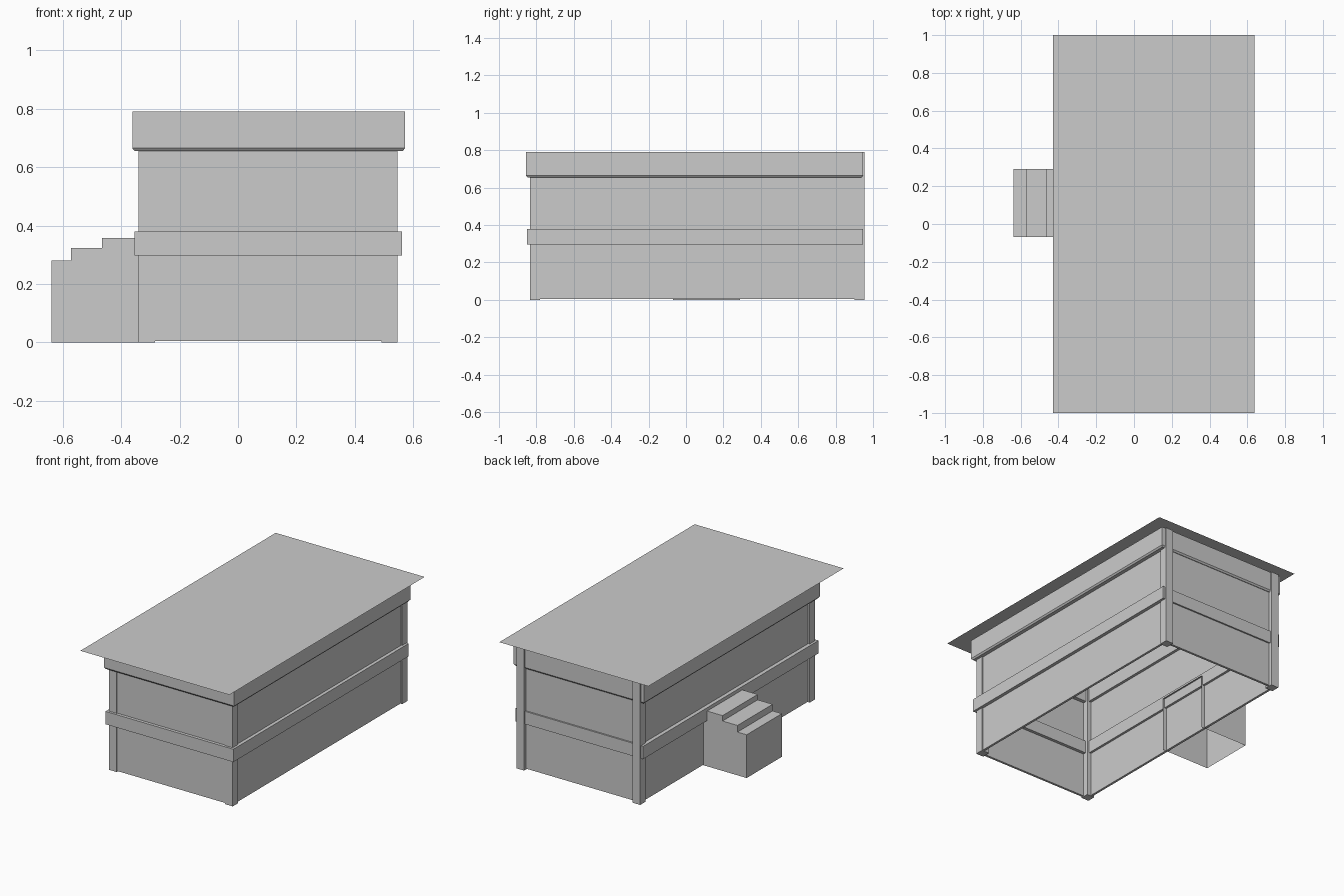
import bpy, bmesh

if "Cube" in bpy.data.objects:
    bpy.data.objects.remove(bpy.data.objects["Cube"])


def new_object(name, bm):
    bmesh.ops.recalc_face_normals(bm, faces=bm.faces)
    mesh = bpy.data.meshes.new(name)
    bm.to_mesh(mesh)
    bm.free()
    obj = bpy.data.objects.new(name, mesh)
    bpy.context.collection.objects.link(obj)
    return obj


def ring(name, x0, x1, y0, y1, profile):
    """Rectangular frame: sweep a closed (inset, z) profile around a rectangle."""
    bm = bmesh.new()
    loops = []
    for d, z in profile:
        corners = [(x0 + d, y0 + d), (x1 - d, y0 + d), (x1 - d, y1 - d), (x0 + d, y1 - d)]
        loops.append([bm.verts.new((x, y, z)) for x, y in corners])
    for i, a in enumerate(loops):
        b = loops[(i + 1) % len(loops)]
        for k in range(4):
            n = (k + 1) % 4
            bm.faces.new((a[k], a[n], b[n], b[k]))
    return new_object(name, bm)


def box(name, x0, x1, y0, y1, z0, z1):
    bm = bmesh.new()
    bmesh.ops.create_cube(bm, size=1)
    for v in bm.verts:
        v.co = ((x0 + x1) / 2 + v.co.x * (x1 - x0),
                (y0 + y1) / 2 + v.co.y * (y1 - y0),
                (z0 + z1) / 2 + v.co.z * (z1 - z0))
    return new_object(name, bm)


# Thin walls, open below
ring("walls", -0.33, 0.54, -0.83, 0.935,
     [(0, 0.005), (0, 0.79), (0.015, 0.79), (0.015, 0.005)])

# Corner posts
for side, x in (("left", -0.34), ("right", 0.492)):
    for end, y in (("front", -0.835), ("back", 0.90)):
        box(f"{end}_{side}_post", x, x + 0.055, y, y + 0.055, 0, 0.79)

# Middle trim band
ring("middle_band", -0.355, 0.562, -0.85, 0.945,
     [(0, 0.297), (0, 0.38), (0.055, 0.38), (0.055, 0.297)])

# Top trim band with chamfered lower edge
ring("top_band", -0.362, 0.572, -0.856, 0.947,
     [(0.008, 0.655), (0, 0.665), (0, 0.79), (0.065, 0.79), (0.065, 0.655)])

# Flat sheet roof
bm = bmesh.new()
bm.faces.new([bm.verts.new(p) for p in
              ((-0.43, -1, 0.81), (0.638, -1, 0.81), (0.638, 1, 0.81), (-0.43, 1, 0.81))])
new_object("roof", bm)

# Entrance steps: hollow shell, open underneath and toward the interior
profile = [(-0.29, 0), (-0.29, 0.358), (-0.465, 0.358), (-0.465, 0.323),
           (-0.572, 0.323), (-0.572, 0.28), (-0.638, 0.28), (-0.638, 0)]
bm = bmesh.new()
near, far = ([bm.verts.new((x, y, z)) for x, z in profile] for y in (-0.07, 0.29))
bm.faces.new(near)
bm.faces.new(far)
for i in range(1, len(profile) - 1):
    bm.faces.new((near[i], near[i + 1], far[i + 1], far[i]))
new_object("entrance_steps", bm)
